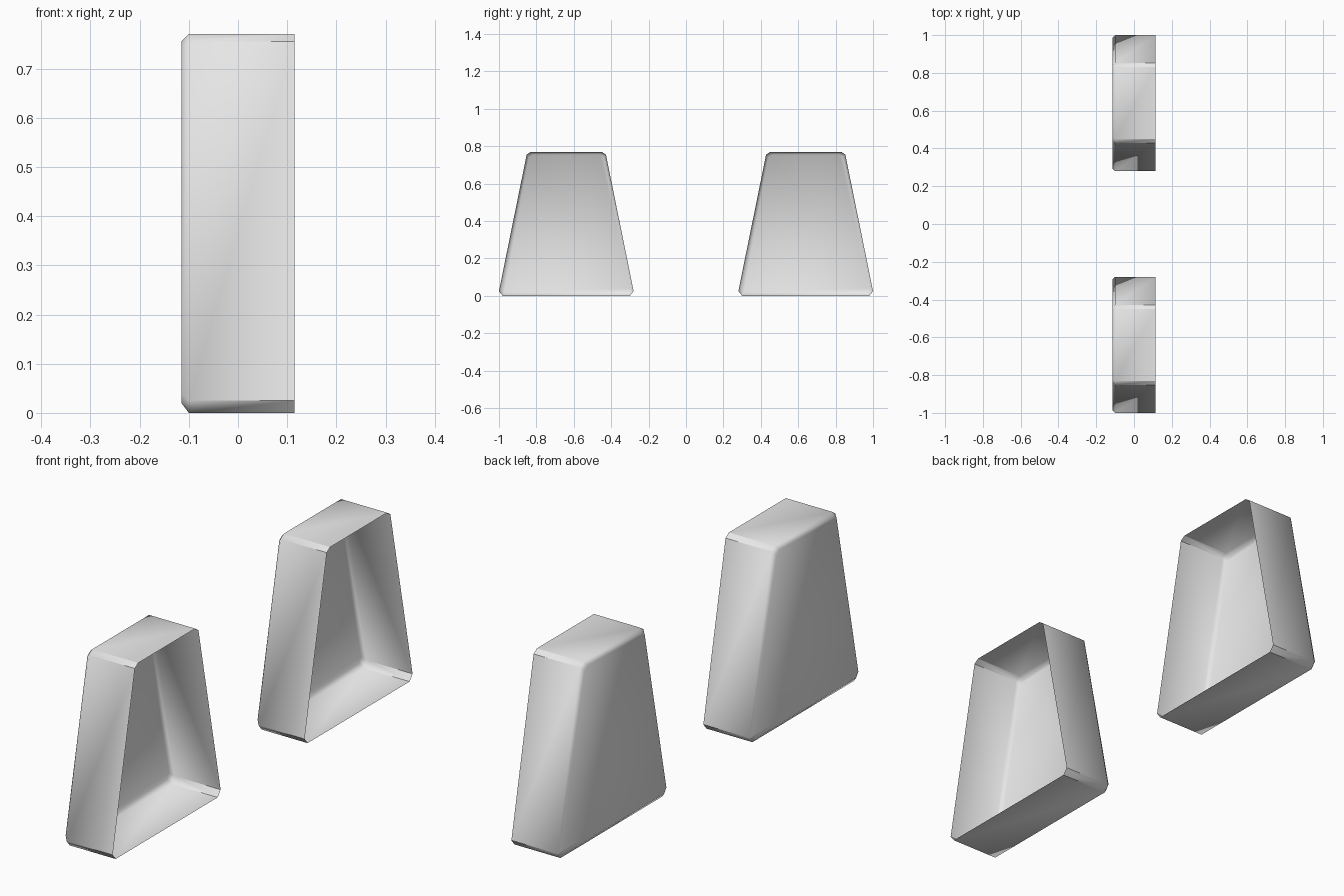
import bpy
import bmesh

cube = bpy.data.objects.get("Cube")
if cube:
    bpy.data.objects.remove(cube, do_unlink=True)

# One plain grey for everything
grey = bpy.data.materials.new("light_grey")
grey.use_nodes = True
grey.diffuse_color = (0.8, 0.8, 0.8, 1)
grey.node_tree.nodes["Principled BSDF"].inputs["Base Color"].default_value = (0.8, 0.8, 0.8, 1)

# Tapered outline with clipped corners: (half width, height), bottom to top
OUTER = [(0.34, 0.0), (0.36, 0.025), (0.212, 0.755), (0.19, 0.77)]
INNER = [(0.33, 0.02), (0.345, 0.04), (0.2, 0.742), (0.18, 0.755)]


def ring(bm, half, x, centre):
    points = half + [(-w, z) for w, z in reversed(half)]
    return [bm.verts.new((x, centre + w, z)) for w, z in points]


def tapered_shell(name, centre):
    """Thin trapezoid tray, open towards +x, chamfered around its closed side."""
    bm = bmesh.new()
    rings = [ring(bm, OUTER, 0.115, centre),
             ring(bm, OUTER, -0.1, centre),
             ring(bm, INNER, -0.115, centre)]
    for a, b in zip(rings, rings[1:]):
        for i in range(len(a)):
            j = (i + 1) % len(a)
            bm.faces.new((a[i], a[j], b[j], b[i]))
    bm.faces.new(rings[-1])
    bmesh.ops.recalc_face_normals(bm, faces=bm.faces)
    # Closed face must look towards -x
    back = max(bm.faces, key=lambda f: len(f.verts))
    if back.normal.x > 0:
        bmesh.ops.reverse_faces(bm, faces=bm.faces)
    # Smooth chamfer round the closed side, crisp edges along the walls
    for f in bm.faces:
        f.smooth = True
    for e in bm.edges:
        d = e.verts[0].co - e.verts[1].co
        e.smooth = abs(d.x) < 0.1
    mesh = bpy.data.meshes.new(name)
    bm.to_mesh(mesh)
    bm.free()
    mesh.materials.append(grey)
    obj = bpy.data.objects.new(name, mesh)
    bpy.context.collection.objects.link(obj)


tapered_shell("front_tapered_shell", -0.64)
tapered_shell("back_tapered_shell", 0.64)
